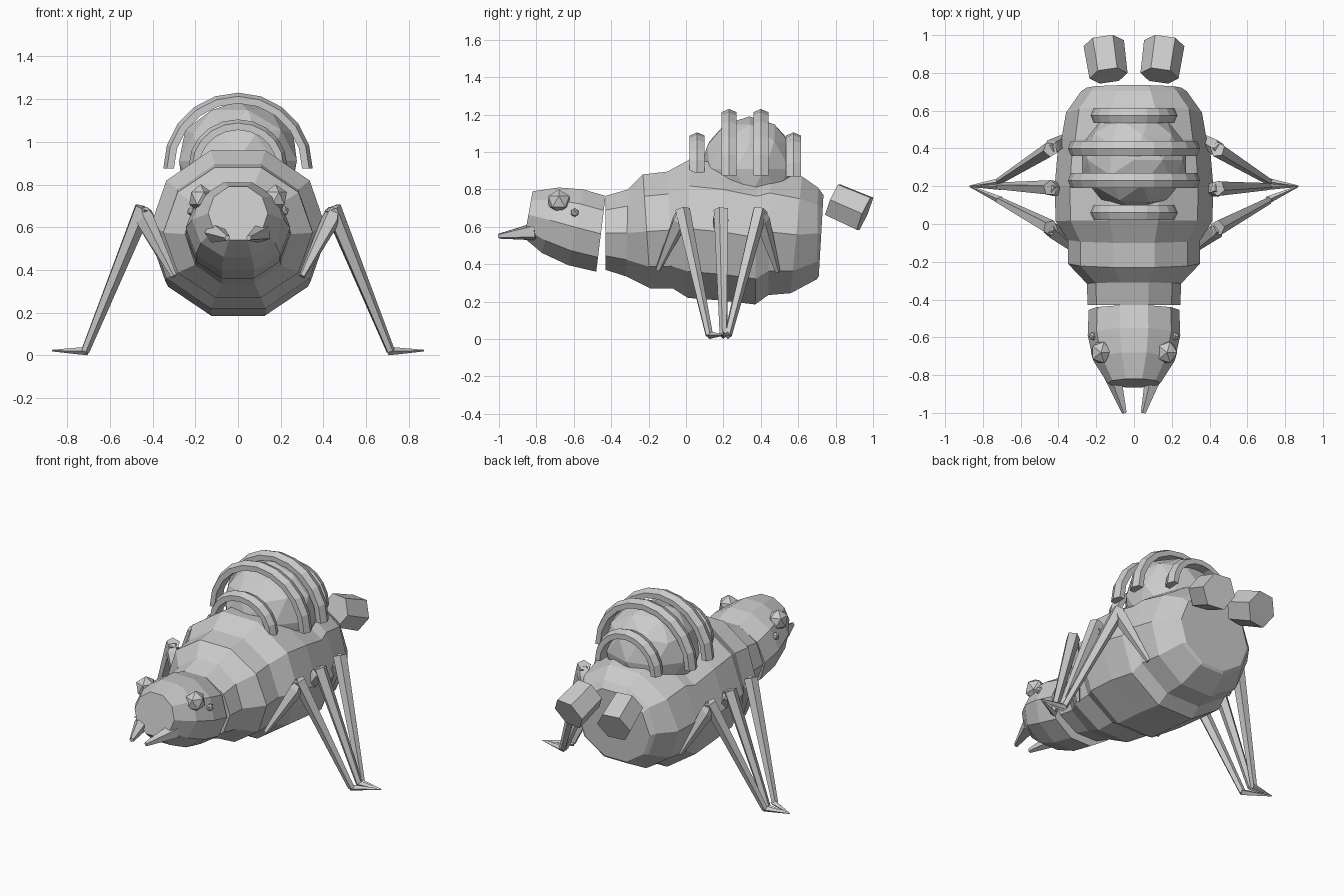
import bpy, bmesh, math
from mathutils import Vector, Matrix

if "Cube" in bpy.data.objects:
    bpy.data.objects.remove(bpy.data.objects["Cube"])

grey = bpy.data.materials.new("shell_grey")
grey.diffuse_color = (0.6, 0.6, 0.6, 1)
grey.use_nodes = True
grey.node_tree.nodes["Principled BSDF"].inputs["Base Color"].default_value = grey.diffuse_color


def finish(name, bm):
    bmesh.ops.recalc_face_normals(bm, faces=bm.faces)
    me = bpy.data.meshes.new(name)
    bm.to_mesh(me)
    bm.free()
    me.materials.append(grey)
    ob = bpy.data.objects.new(name, me)
    bpy.context.collection.objects.link(ob)
    return ob


def skin(name, rings):
    """Join rings of points into a closed tube with capped ends."""
    bm = bmesh.new()
    loops = [[bm.verts.new(p) for p in r] for r in rings]
    n = len(loops[0])
    for a, b in zip(loops, loops[1:]):
        for i in range(n):
            j = (i + 1) % n
            bm.faces.new((a[i], a[j], b[j], b[i]))
    bm.faces.new(loops[0])
    bm.faces.new(loops[-1])
    return finish(name, bm)


def trunk(name, stations):
    """Ten-sided loft; station = y_top, z_top, y_bottom, z_bottom, half_width."""
    rings = []
    for yt, zt, yb, zb, w in stations:
        ring = []
        for k in range(10):
            a = k * math.tau / 10
            t = (math.sin(a) / math.sin(math.radians(72)) + 1) / 2
            ring.append((w * math.cos(a), yb + (yt - yb) * t, zb + (zt - zb) * t))
        rings.append(ring)
    return skin(name, rings)


def limb(name, points, radii, n=6, turn=0.0):
    """Tapered straight tubes through points."""
    points = [Vector(p) for p in points]
    d = (points[-1] - points[0]).normalized()
    u = d.cross(Vector((0, 0, 1))).normalized()
    v = u.cross(d)
    rings = []
    for p, r in zip(points, radii):
        rings.append([p + (u * math.cos(turn + k * math.tau / n)
                           + v * math.sin(turn + k * math.tau / n)) * r for k in range(n)])
    return skin(name, rings)


def ball(name, centre, scale, sub):
    bm = bmesh.new()
    bmesh.ops.create_icosphere(bm, subdivisions=sub, radius=1,
                               matrix=Matrix.Translation(centre) @ Matrix.Diagonal((*scale, 1)))
    return finish(name, bm)


# Segmented body
trunk("body", [
    (-0.43, 0.765, -0.43, 0.37, 0.245),
    (-0.31, 0.80, -0.32, 0.335, 0.25),
    (-0.23, 0.88, -0.19, 0.27, 0.35),
    (-0.10, 0.895, -0.07, 0.27, 0.35),
    (0.02, 0.96, 0.01, 0.22, 0.415),
    (0.20, 0.94, 0.20, 0.205, 0.42),
    (0.38, 0.90, 0.37, 0.185, 0.405),
    (0.45, 0.91, 0.44, 0.235, 0.385),
    (0.62, 0.87, 0.56, 0.245, 0.36),
    (0.705, 0.81, 0.70, 0.32, 0.28),
    (0.735, 0.77, 0.71, 0.335, 0.25)])

# Head
trunk("head", [
    (-0.43, 0.765, -0.48, 0.36, 0.24),
    (-0.55, 0.80, -0.63, 0.395, 0.245),
    (-0.68, 0.81, -0.77, 0.46, 0.215),
    (-0.82, 0.79, -0.865, 0.54, 0.14)])

# Domed back
ball("dome", (0, 0.34, 0.91), (0.29, 0.265, 0.28), 2)


# Arched ribs over the dome
def rib(name, y, rx, z0, rz):
    rings = []
    for i in range(11):
        a = math.pi * i / 10
        c, s = math.cos(a), math.sin(a)
        section = [(-0.04, -0.025), (0.04, -0.025), (0.04, 0.008), (0, 0.025), (-0.04, 0.008)]
        rings.append([((rx + h) * c, y + dy, z0 + (rz + h) * s) for dy, h in section])
    skin(name, rings)


for i, (y, rx, z0, rz) in enumerate([(0.06, 0.205, 0.89, 0.19), (0.23, 0.325, 0.875, 0.33),
                                     (0.40, 0.325, 0.875, 0.33), (0.575, 0.205, 0.87, 0.21)]):
    rib(f"rib_{i + 1}", y, rx, z0, rz)

# Paired parts
for side, s in (("left", -1), ("right", 1)):
    ball(f"eye_{side}", (s * 0.175, -0.68, 0.735), (0.06, 0.066, 0.066), 1)
    ball(f"small_eye_{side}", (s * 0.218, -0.595, 0.675), (0.022, 0.024, 0.024), 1)
    limb(f"mandible_{side}", [(s * 0.11, -0.80, 0.575), (s * 0.05, -1.0, 0.55)], [0.05, 0.014], 5)
    limb(f"tail_pod_{side}", [(s * 0.135, 0.785, 0.745), (s * 0.16, 0.957, 0.67)], [0.102, 0.108], 6)

    # Legs meet at a shared foot position: hip, knee, ankle
    for part, hip, knee, ankle in (
            ("front", (0.30, -0.15, 0.37), (0.45, -0.02, 0.665), 0.125),
            ("middle", (0.34, 0.17, 0.50), (0.45, 0.19, 0.665), 0.20),
            ("rear", (0.30, 0.49, 0.36), (0.45, 0.395, 0.665), 0.225)):
        hip, knee = (Vector((s * p[0], p[1], p[2])) for p in (hip, knee))
        foot = Vector((s * 0.715, ankle, 0.02))
        limb(f"{part}_thigh_{side}", [hip, knee.lerp(hip, 0.1), knee + Vector((0, 0, 0.015))],
             [0.015, 0.045, 0.03], 5)
        limb(f"{part}_shin_{side}", [knee + Vector((-s * 0.008, 0, 0.025)), foot], [0.042, 0.02], 5)
        limb(f"{part}_foot_{side}", [foot + Vector((-s * 0.01, 0, 0)),
             Vector((s * 0.87, 0.2, 0.022))], [0.02, 0.004], 4)
